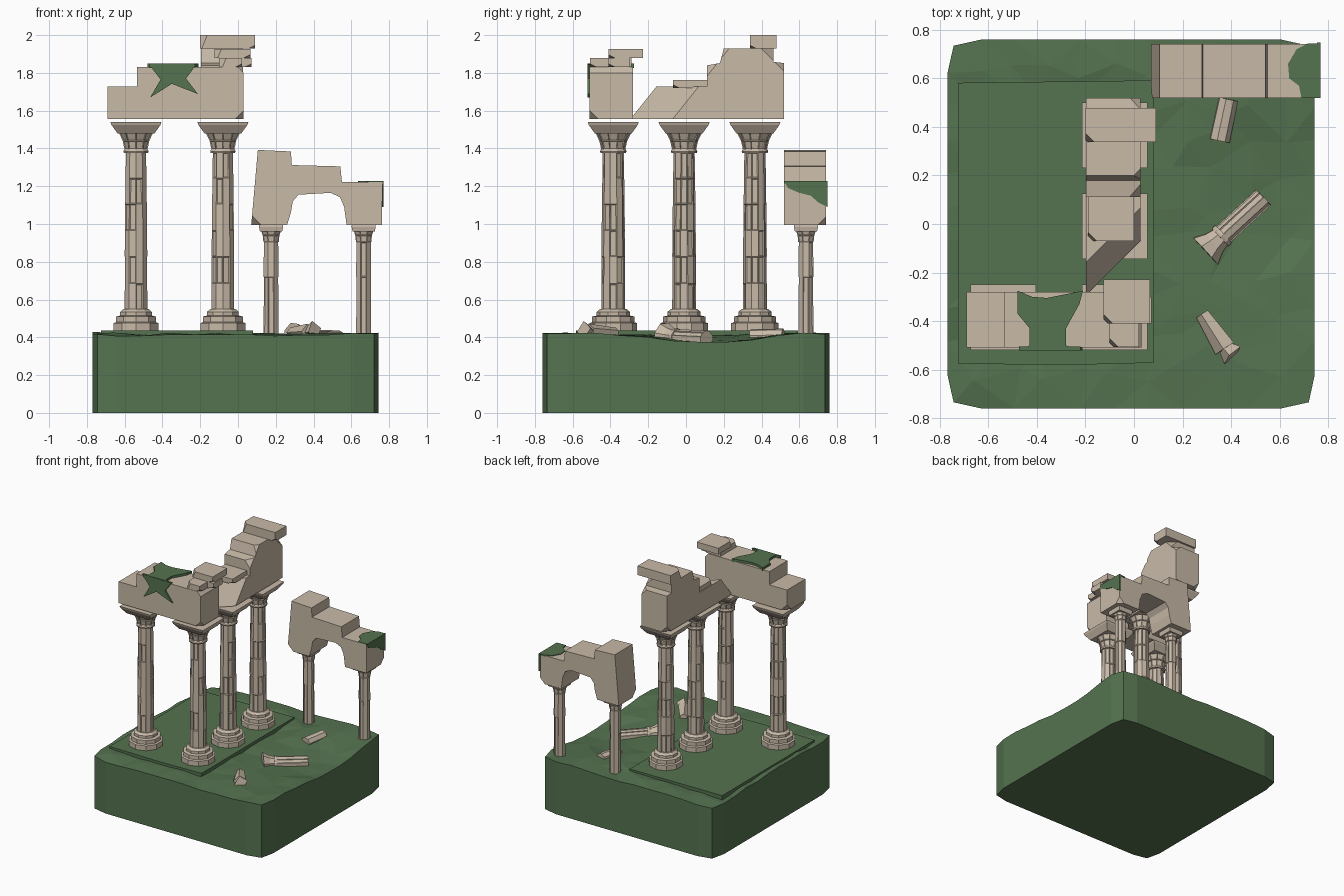
import bpy, bmesh, math, random
from mathutils import Vector, Matrix

if "Cube" in bpy.data.objects:
    bpy.data.objects.remove(bpy.data.objects["Cube"])

random.seed(4)


def material(name, rgb):
    m = bpy.data.materials.new(name)
    m.diffuse_color = (*rgb, 1)
    m.use_nodes = True
    m.node_tree.nodes["Principled BSDF"].inputs["Base Color"].default_value = m.diffuse_color
    return m


STONE = material("stone", (0.58, 0.49, 0.39))
GRASS = material("grass", (0.09, 0.17, 0.08))


def finish(bm, name, mat):
    bmesh.ops.recalc_face_normals(bm, faces=bm.faces)
    me = bpy.data.meshes.new(name)
    bm.to_mesh(me)
    bm.free()
    me.materials.append(mat)
    ob = bpy.data.objects.new(name, me)
    bpy.context.collection.objects.link(ob)
    return ob


def lathe(bm, rings, n, turn=0.0, mat=Matrix()):
    """Stack n-sided rings given as (radius, z); returns the side faces."""
    loops = [[bm.verts.new(mat @ Vector((r * math.cos(turn + 2 * math.pi * i / n),
                                         r * math.sin(turn + 2 * math.pi * i / n), z)))
              for i in range(n)] for r, z in rings]
    sides = [bm.faces.new((a[i], a[(i + 1) % n], b[(i + 1) % n], b[i]))
             for a, b in zip(loops, loops[1:]) for i in range(n)]
    bm.faces.new(loops[0][::-1])
    bm.faces.new(loops[-1])
    return sides


def flute(bm, faces, share, width, depth):
    """Sink shallow flutes into a random share of the shaft faces."""
    picked = [f for f in faces if random.random() < share]
    bm.normal_update()
    bmesh.ops.inset_individual(bm, faces=picked, thickness=width, depth=-depth)


def prism(bm, pts, axis, lo, hi):
    """Extrude a 2D outline: axis 'x' takes (y,z), 'y' takes (x,z), 'z' takes (x,y)."""
    put = {'x': lambda a, b, t: (t, a, b), 'y': lambda a, b, t: (a, t, b),
           'z': lambda a, b, t: (a, b, t)}[axis]
    lo_v = [bm.verts.new(put(a, b, lo)) for a, b in pts]
    hi_v = [bm.verts.new(put(a, b, hi)) for a, b in pts]
    n = len(pts)
    for i in range(n):
        bm.faces.new((lo_v[i], lo_v[(i + 1) % n], hi_v[(i + 1) % n], hi_v[i]))
    bm.faces.new(lo_v[::-1])
    bm.faces.new(hi_v)


def box(bm, x0, x1, y0, y1, z0, z1):
    prism(bm, [(x0, y0), (x1, y0), (x1, y1), (x0, y1)], 'z', z0, z1)


def chip(bm, corner, direction, size):
    """Break a corner off by cutting with a plane and capping the cut."""
    bm.normal_update()
    d = Vector(direction).normalized()
    cut = bmesh.ops.bisect_plane(bm, geom=bm.verts[:] + bm.edges[:] + bm.faces[:],
                                 plane_co=Vector(corner) - d * size, plane_no=d, clear_outer=True)
    edges = [e for e in cut['geom_cut'] if isinstance(e, bmesh.types.BMEdge)]
    bmesh.ops.holes_fill(bm, edges=edges, sides=0)


# Uneven ground block with clipped corners
def ground_height(x, y):
    bump = lambda cx, cy, s: math.exp(-((x - cx) ** 2 + (y - cy) ** 2) / s)
    return (0.423 - 0.055 * bump(0.62, 0.12, 0.12) - 0.035 * bump(-0.8, 0.8, 0.08)
            - 0.02 * bump(0.2, -0.75, 0.06) - 0.015 * bump(-0.55, -0.75, 0.02)
            - 0.02 * bump(0.2, 0.8, 0.04))


bm = bmesh.new()
bmesh.ops.create_grid(bm, x_segments=11, y_segments=11, size=1)
for v in bm.verts:
    edge = max(abs(v.co.x), abs(v.co.y)) > 0.99
    x, y = v.co.x * 0.757 - 0.012, v.co.y * 0.76
    if abs(v.co.x) > 0.99 and abs(v.co.y) > 0.99:
        x, y = x * 0.967, y * 0.967
    elif not edge:
        x += random.uniform(-0.04, 0.04)
        y += random.uniform(-0.04, 0.04)
    under = -0.74 < x < 0.09 and -0.6 < y < 0.6
    z = ground_height(x, y) + random.uniform(-0.008, 0.008) - (0.012 if under else 0)
    v.co = (x, y, z)
rim = [e for e in bm.edges if e.is_boundary]
down = bmesh.ops.extrude_edge_only(bm, edges=rim)['geom']
for v in down:
    if isinstance(v, bmesh.types.BMVert):
        v.co.z = 0
bmesh.ops.holes_fill(bm, edges=[e for e in bm.edges if e.is_boundary], sides=0)
bmesh.ops.triangulate(bm, faces=[f for f in bm.faces if f.normal.z > 0.5])
finish(bm, "ground_block", GRASS)

# Low overgrown temple floor
bm = bmesh.new()
prism(bm, [(-0.725, -0.575), (-0.3, -0.582), (0.08, -0.572), (0.08, 0.592), (-0.725, 0.582)],
      'z', 0.36, 0.436)
finish(bm, "temple_floor", GRASS)

# Four tall columns: stepped base, fluted drums, bell and square abacus
for k, (cx, cy) in enumerate([(-0.54, -0.385), (-0.08, -0.385), (-0.08, -0.01), (-0.08, 0.365)]):
    bm = bmesh.new()
    m = Matrix.Translation((cx, cy, 0))
    t = math.pi / 10
    lathe(bm, [(0.126, 0.43), (0.126, 0.475), (0.112, 0.48), (0.112, 0.51),
               (0.088, 0.515), (0.088, 0.535), (0.07, 0.55)], 10, t, m)
    for r0, r1, z0, z1 in [(0.063, 0.062, 0.54, 0.828), (0.063, 0.06, 0.828, 1.105),
                           (0.06, 0.056, 1.105, 1.38)]:
        flute(bm, lathe(bm, [(r0, z0), ((r0 + r1) / 2, (z0 + z1) / 2), (r1, z1)], 10, t, m),
              0.5, 0.008, 0.005)
    lathe(bm, [(0.067, 1.375), (0.07, 1.385), (0.066, 1.395)], 10, t, m)
    flute(bm, lathe(bm, [(0.064, 1.395), (0.074, 1.44), (0.097, 1.487)], 10, t, m),
          1, 0.005, 0.005)
    q = math.sqrt(2)
    lathe(bm, [(0.098 * q, 1.48), (0.13 * q, 1.525), (0.135 * q, 1.54)], 4, math.pi / 4, m)
    finish(bm, "tall_column_%d" % k, STONE)

# Two slim columns under the arch
for k, cx in enumerate([0.175, 0.665]):
    bm = bmesh.new()
    m = Matrix.Translation((cx, 0.635, 0))
    for z0, z1 in [(0.36, 0.72), (0.72, 0.905)]:
        flute(bm, lathe(bm, [(0.043, z0), (0.041, z1)], 8, math.pi / 8, m), 0.5, 0.006, 0.004)
    flute(bm, lathe(bm, [(0.044, 0.905), (0.048, 0.94), (0.06, 0.975)], 8, math.pi / 8, m),
          1, 0.004, 0.003)
    lathe(bm, [(0.083, 0.96), (0.09, 0.985), (0.088, 0.996)], 4, math.pi / 4, m)
    finish(bm, "slim_column_%d" % k, STONE)

# Broken arch with stepped top
bm = bmesh.new()
prism(bm, [(0.07, 0.995), (0.105, 1.392), (0.28, 1.384), (0.285, 1.312), (0.542, 1.305),
           (0.55, 1.222), (0.765, 1.222), (0.762, 0.995), (0.575, 0.995), (0.562, 1.09),
           (0.54, 1.142), (0.49, 1.165), (0.32, 1.155), (0.29, 1.12), (0.28, 1.06),
           (0.26, 0.995)], 'y', 0.52, 0.742)
chip(bm, (0.07, 0.52, 0.995), (-1, -1, -1), 0.03)
chip(bm, (0.762, 0.742, 0.995), (1, 1, -1), 0.025)
finish(bm, "broken_arch", STONE)

# Front beam with stepped top
bm = bmesh.new()
prism(bm, [(-0.69, 1.557), (0.03, 1.557), (0.03, 1.8), (0.0, 1.832), (-0.535, 1.832),
           (-0.535, 1.727), (-0.69, 1.727)], 'y', -0.51, -0.28)
chip(bm, (-0.69, -0.28, 1.557), (-1, 1, -1), 0.03)
chip(bm, (0.03, -0.51, 1.557), (1, -1, -1), 0.025)
finish(bm, "front_beam", STONE)

# Side beam with tall rear block
bm = bmesh.new()
prism(bm, [(-0.29, 1.557), (0.52, 1.557), (0.52, 1.852), (0.463, 1.858), (0.463, 1.93),
           (0.2, 1.93), (0.18, 1.852), (0.112, 1.84), (0.112, 1.727), (-0.29, 1.727)],
      'x', -0.197, 0.027)
chip(bm, (0.027, 0.52, 1.852), (1, 1, 1), 0.025)
chip(bm, (-0.197, 0.52, 1.557), (-1, 1, -1), 0.03)
chip(bm, (0.027, 0.18, 1.93), (1, -1, 0.8), 0.03)
finish(bm, "side_beam", STONE)

# Loose slabs left on the beams
for k, dims in enumerate([(-0.2, 0.09, 0.338, 0.478, 1.928, 2.0),
                          (-0.19, 0.0, -0.07, 0.12, 1.72, 1.762),
                          (-0.1, 0.02, -0.508, -0.288, 1.83, 1.878),
                          (-0.1, 0.072, -0.41, -0.3, 1.83, 1.878),
                          (-0.125, 0.065, -0.41, -0.228, 1.878, 1.927)]):
    bm = bmesh.new()
    box(bm, *dims)
    chip(bm, (dims[0], dims[2], dims[5]), (-1, -1, 0.4), 0.025)
    chip(bm, (dims[1], dims[2], dims[4]), (0.5, -0.5, -1), 0.015)
    finish(bm, "loose_slab_%d" % k, STONE)

# Ivy patches: one over the front beam, one over the arch end
bm = bmesh.new()
prism(bm, [(-0.48, -0.275), (-0.42, -0.3), (-0.36, -0.305), (-0.21, -0.275), (-0.225, -0.33),
           (-0.28, -0.43), (-0.28, -0.5), (-0.23, -0.52), (-0.47, -0.52), (-0.43, -0.5),
           (-0.43, -0.43), (-0.48, -0.37)], 'z', 1.825, 1.85)
prism(bm, [(-0.475, 1.85), (-0.22, 1.845), (-0.275, 1.77), (-0.212, 1.688), (-0.35, 1.742),
           (-0.465, 1.67), (-0.41, 1.765)], 'y', -0.522, -0.505)
finish(bm, "beam_ivy", GRASS)
bm = bmesh.new()
prism(bm, [(0.765, 0.52), (0.69, 0.52), (0.68, 0.57), (0.64, 0.6), (0.635, 0.66),
           (0.67, 0.72), (0.72, 0.745), (0.765, 0.745)], 'z', 1.215, 1.227)
prism(bm, [(0.52, 1.227), (0.54, 1.19), (0.6, 1.165), (0.66, 1.15), (0.7, 1.115),
           (0.748, 1.09), (0.748, 1.227)], 'x', 0.755, 0.769)
finish(bm, "arch_ivy", GRASS)


# Fallen fragments lying in the grass
def lying(start, end):
    a, b = Vector(start), Vector(end)
    return Matrix.Translation(a) @ (b - a).to_track_quat('Z', 'Y').to_matrix().to_4x4()


bm = bmesh.new()
m = lying((0.535, 0.11, 0.39), (0.295, -0.11, 0.4))
flute(bm, lathe(bm, [(0.046, 0), (0.046, 0.235)], 10, 0.3, m), 0.4, 0.006, 0.004)
lathe(bm, [(0.05, 0.225), (0.053, 0.235), (0.05, 0.245)], 10, 0.3, m)
lathe(bm, [(0.046, 0.245), (0.055, 0.28), (0.075, 0.318), (0.08, 0.328)], 8, 0.3, m)
finish(bm, "fallen_column", STONE)

bm = bmesh.new()
lathe(bm, [(0.042, 0), (0.044, 0.175)], 8, 0.2, lying((0.388, 0.515, 0.405), (0.352, 0.345, 0.4)))
finish(bm, "fallen_drum", STONE)

bm = bmesh.new()
lathe(bm, [(0.03, 0), (0.048, 0.17)], 5, 0.5, lying((0.282, -0.37, 0.422), (0.375, -0.51, 0.425)))
lathe(bm, [(0.03, 0), (0.05, 0.045)], 4, 0.2, lying((0.375, -0.51, 0.43), (0.41, -0.545, 0.44)))
finish(bm, "broken_capital", STONE)
